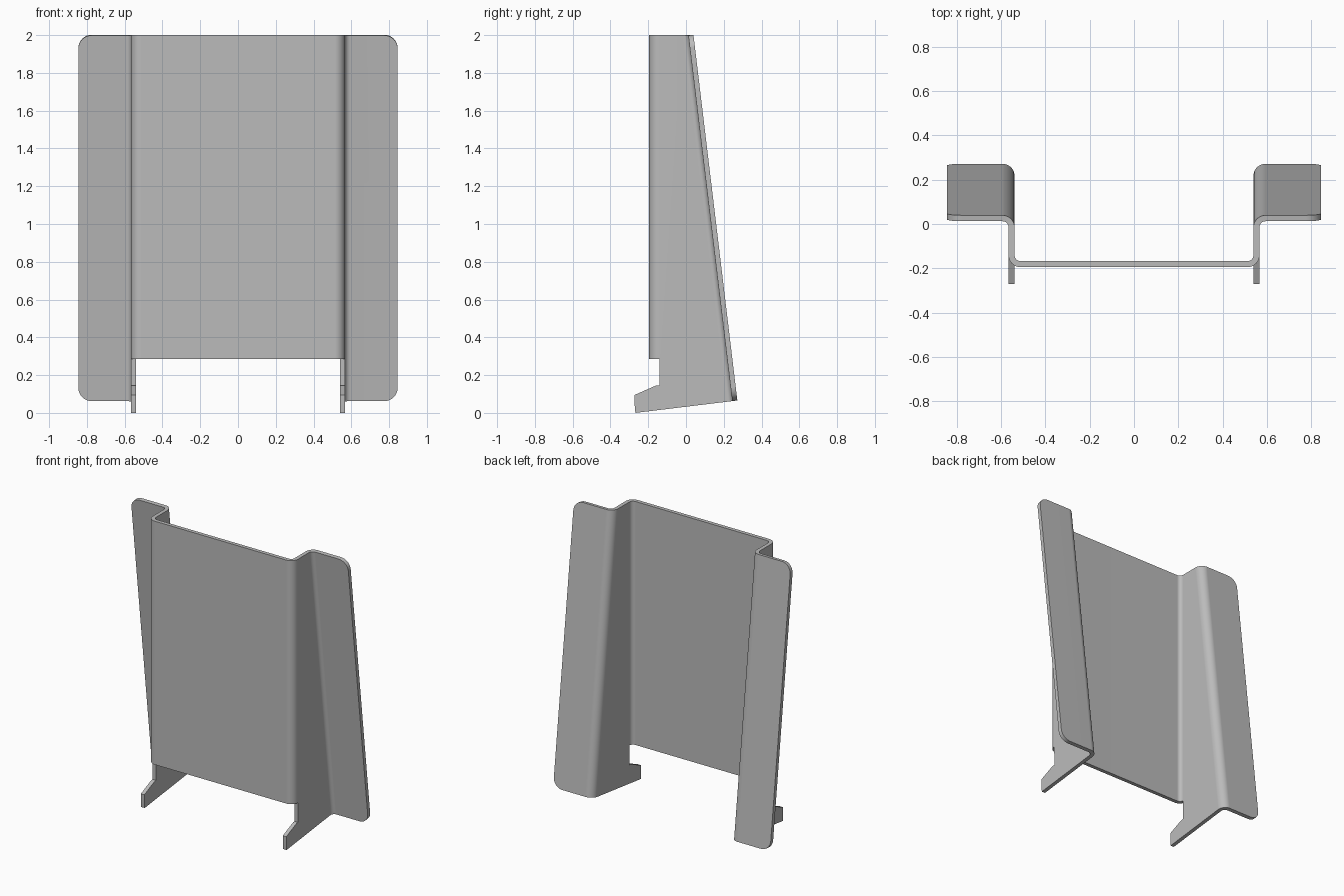
import bpy, bmesh, math
from mathutils import Vector

if "Cube" in bpy.data.objects:
    bpy.data.objects.remove(bpy.data.objects["Cube"], do_unlink=True)

THICK = 0.027                 # sheet thickness
R = 0.041                     # bend radius at mid-sheet
WALL_X, OUTER_X = 0.553, 0.845
PANEL_Y, PANEL_BOTTOM, TOP = -0.1815, 0.285, 2.0
STEPS = 8

# Leaning flange line in (y, z), with its backward normal
bottom, top = Vector((0.2585, 0.064)), Vector((0.026, TOP))
up = (top - bottom).normalized()
back = Vector((up.y, -up.x))

bm = bmesh.new()


def vert(x, y, z):
    return bm.verts.new((x, y, z))


def strip(columns):
    for (a0, a1), (b0, b1) in zip(columns, columns[1:]):
        bm.faces.new((a0, b0, b1, a1))


# Front panel half and its bend into the side wall
columns = [(vert(0, PANEL_Y, PANEL_BOTTOM), vert(0, PANEL_Y, TOP))]
for i in range(STEPS + 1):
    a = math.pi / 2 * i / STEPS
    x = WALL_X - R + R * math.sin(a)
    y = PANEL_Y + R - R * math.cos(a)
    columns.append((vert(x, y, PANEL_BOTTOM), vert(x, y, TOP)))
strip(columns)
wall_low, wall_top = columns[-1]

# Bend from the side wall out to the leaning flange
columns = []
for i in range(STEPS + 1):
    a = math.pi / 2 * i / STEPS
    x = WALL_X + R - R * math.cos(a)
    depth = R - R * math.sin(a)
    low = bottom - back * depth
    columns.append((vert(x, low.x, low.y),
                    vert(x, top.x - depth / back.x, TOP)))
strip(columns)

# Side wall with the hooked foot
foot = [(-0.268, 0.0), (-0.272, 0.045), (-0.272, 0.095),
        (-0.168, 0.141), (-0.155, 0.146), (PANEL_Y + R, 0.146)]
bm.faces.new([wall_top, columns[0][1], columns[0][0]]
             + [vert(WALL_X, y, z) for y, z in foot] + [wall_low])

# Flange with rounded outer corners
length, rad = (top - bottom).length, 0.07
outline = []
for cu, start in ((rad, -90), (length - rad, 0)):
    for i in range(STEPS + 1):
        a = math.radians(start + 90 * i / STEPS)
        p = bottom + up * (cu + rad * math.sin(a))
        outline.append(vert(OUTER_X - rad + rad * math.cos(a), p.x, p.y))
bm.faces.new([columns[-1][0]] + outline + [columns[-1][1]])

bmesh.ops.recalc_face_normals(bm, faces=bm.faces[:])
mesh = bpy.data.meshes.new("bent_sheet_bracket")
bm.to_mesh(mesh)
bm.free()
bracket = bpy.data.objects.new("bent_sheet_bracket", mesh)
bpy.context.collection.objects.link(bracket)

# Grey metal
metal = bpy.data.materials.new("grey_metal")
metal.use_nodes = True
colour = (0.5, 0.5, 0.5, 1)
metal.diffuse_color = colour
metal.node_tree.nodes["Principled BSDF"].inputs["Base Color"].default_value = colour
mesh.materials.append(metal)

# Mirror the half and give the sheet its thickness
mirror = bracket.modifiers.new("mirror", 'MIRROR')
mirror.use_clip = True
solid = bracket.modifiers.new("thickness", 'SOLIDIFY')
solid.thickness = THICK
solid.offset = 0
solid.use_even_offset = True
solid.use_quality_normals = True

bpy.ops.object.select_all(action='DESELECT')
bracket.select_set(True)
bpy.context.view_layer.objects.active = bracket
bpy.ops.object.convert(target='MESH')
bpy.ops.object.shade_smooth_by_angle(angle=math.radians(30))
weighted = bracket.modifiers.new("flat_panels", 'WEIGHTED_NORMAL')
weighted.keep_sharp = True
